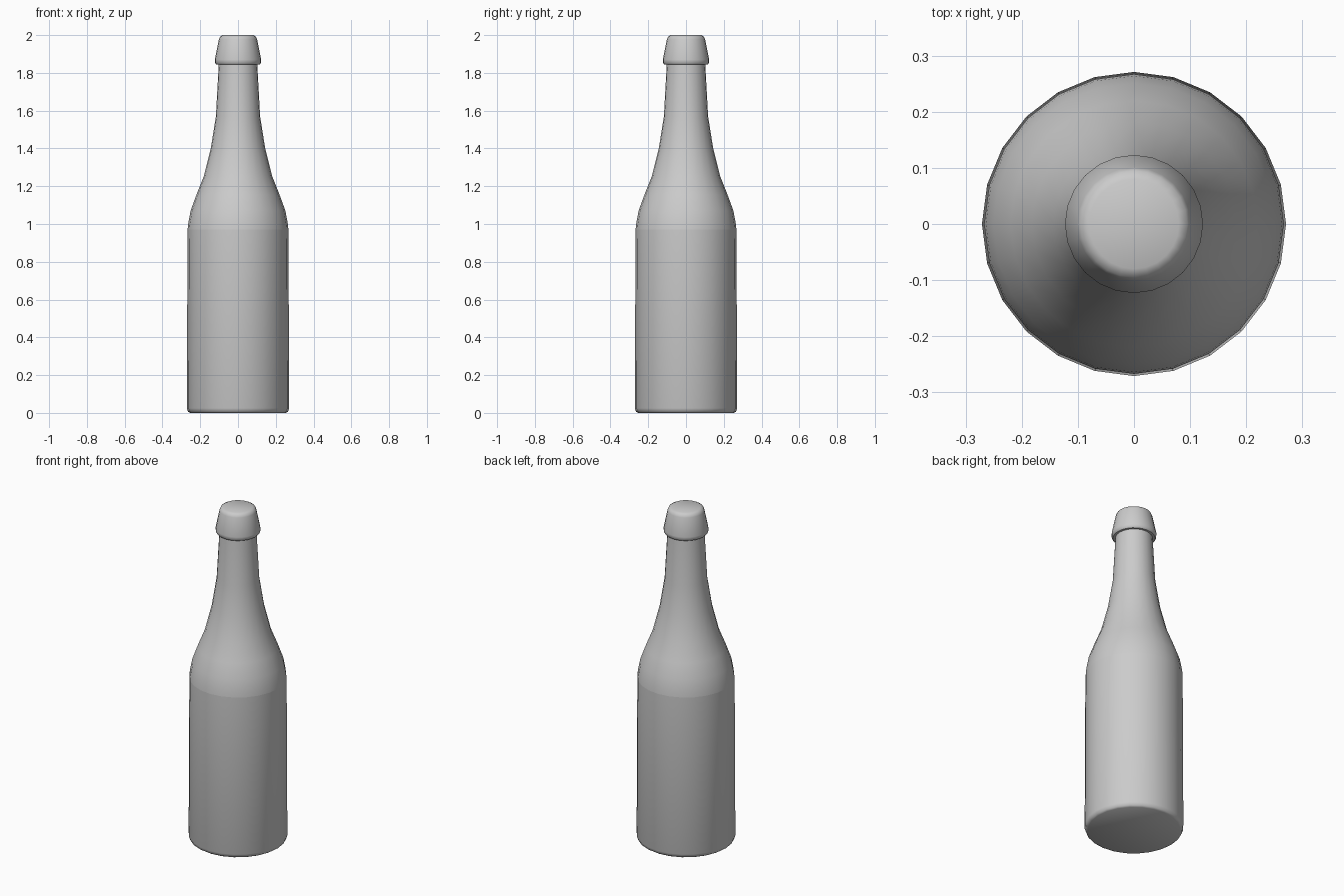
import bpy, bmesh
from math import radians, sin, cos, tau

if "Cube" in bpy.data.objects:
    bpy.data.objects.remove(bpy.data.objects["Cube"])

SIDES = 24

def lathe(name, profile, crease_z=None):
    """Spin (radius, z) points round the z axis and cap both ends."""
    bm = bmesh.new()
    rings = [[bm.verts.new((r * cos(tau * i / SIDES), r * sin(tau * i / SIDES), z))
              for i in range(SIDES)] for r, z in profile]
    for low, high in zip(rings, rings[1:]):
        for i in range(SIDES):
            j = (i + 1) % SIDES
            bm.faces.new((low[i], low[j], high[j], high[i]))
    bm.faces.new(rings[0][::-1])
    bm.faces.new(rings[-1])
    mesh = bpy.data.meshes.new(name)
    bm.to_mesh(mesh)
    bm.free()
    obj = bpy.data.objects.new(name, mesh)
    bpy.context.collection.objects.link(obj)
    bpy.ops.object.select_all(action='DESELECT')
    obj.select_set(True)
    bpy.context.view_layer.objects.active = obj
    bpy.ops.object.shade_smooth_by_angle(angle=radians(40))
    # Crease where the shoulder meets the straight body
    if crease_z is not None:
        for e in mesh.edges:
            if all(abs(mesh.vertices[v].co.z - crease_z) < 1e-4 for v in e.vertices):
                e.use_edge_sharp = True
    return obj

# Bottle: rounded foot, straight body, curved shoulder, neck and flared lip
lathe("bottle", [
    (0.254, 0.0), (0.265, 0.007), (0.271, 0.025),
    (0.267, 0.97),
    (0.264, 1.0), (0.251, 1.07), (0.220, 1.155), (0.182, 1.25),
    (0.144, 1.40), (0.117, 1.57), (0.102, 1.845),
    (0.115, 1.845), (0.122, 1.853), (0.123, 1.87),
    (0.101, 1.978), (0.095, 1.992), (0.080, 2.0),
], crease_z=0.97)
